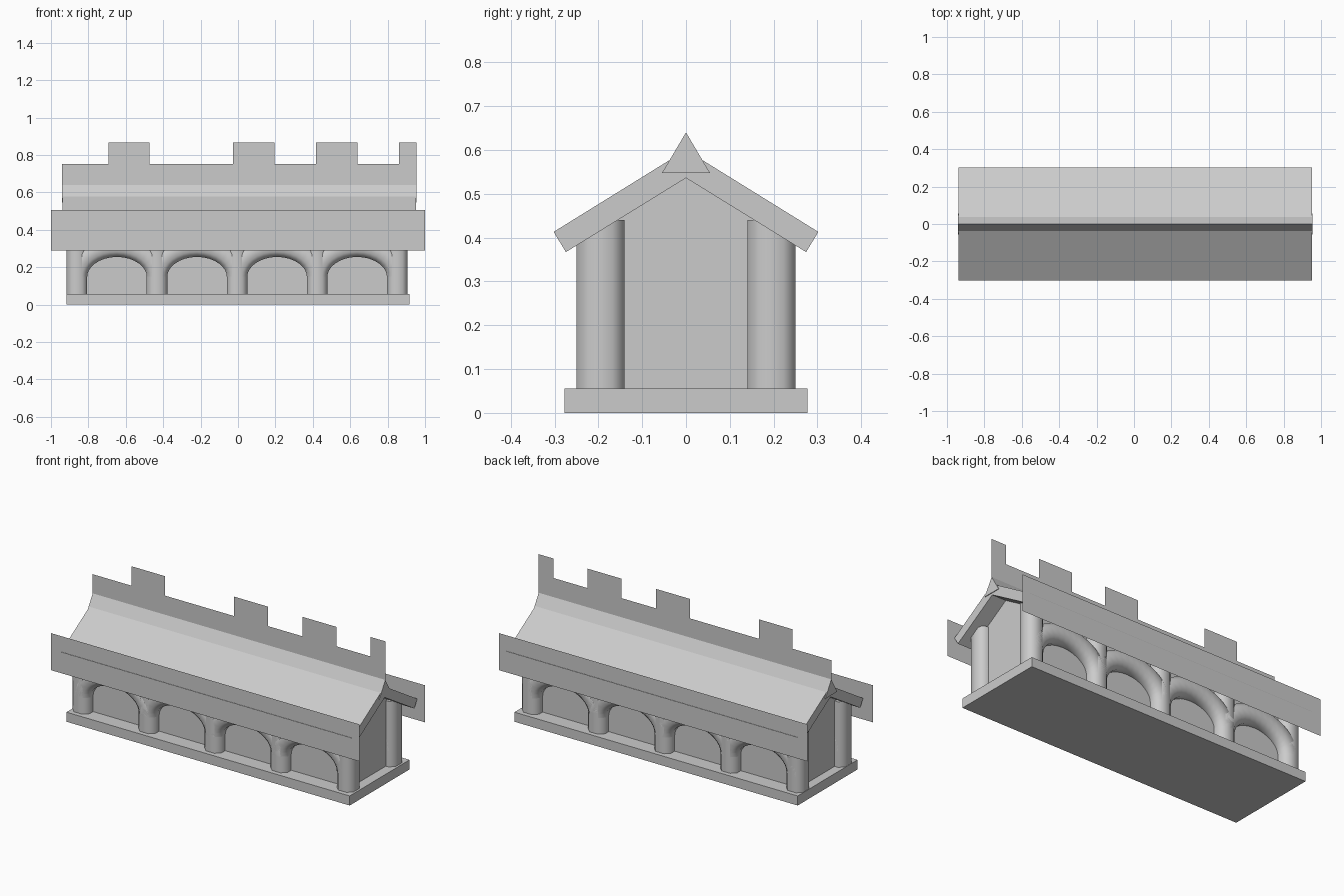
import bpy, bmesh, math

if "Cube" in bpy.data.objects:
    bpy.data.objects.remove(bpy.data.objects["Cube"])

# chamfered-square section shared by columns and arches
H, C = 0.055, 0.0275
SECTION = [(H, -C), (H, C), (C, H), (-C, H), (-H, C), (-H, -C), (-C, -H), (C, -H)]
PITCH, X0 = 0.428, -0.861     # arcade spacing and first column
ROW_Y = 0.195                 # distance of the arcades from the centre


def finish(name, bm, smooth=False):
    bmesh.ops.recalc_face_normals(bm, faces=bm.faces[:])
    me = bpy.data.meshes.new(name)
    bm.to_mesh(me)
    bm.free()
    ob = bpy.data.objects.new(name, me)
    bpy.context.collection.objects.link(ob)
    if smooth:
        bpy.ops.object.select_all(action='DESELECT')
        ob.select_set(True)
        bpy.context.view_layer.objects.active = ob
        bpy.ops.object.shade_smooth_by_angle(angle=math.radians(50))
    return ob


def loft(name, rings, smooth=False):
    """Closed solid through a series of rings of points."""
    bm = bmesh.new()
    vs = [[bm.verts.new(p) for p in r] for r in rings]
    n = len(vs[0])
    for a, b in zip(vs, vs[1:]):
        for i in range(n):
            j = (i + 1) % n
            bm.faces.new((a[i], a[j], b[j], b[i]))
    bm.faces.new(vs[0])
    bm.faces.new(vs[-1])
    return finish(name, bm, smooth)


def prism(name, profile, x0, x1):
    """Extrude a (y, z) profile along x."""
    return loft(name, [[(x, y, z) for y, z in profile] for x in (x0, x1)])


def panel(name, outline, y):
    """Flat upright sheet with an (x, z) outline."""
    bm = bmesh.new()
    bm.faces.new([bm.verts.new((x, y, z)) for x, z in outline])
    return finish(name, bm)


# plinth
prism("base", [(-0.277, 0), (0.277, 0), (0.277, 0.056), (-0.277, 0.056)], -0.918, 0.918)

# inner hall with gabled ends
prism("hall_walls", [(-0.19, 0.05), (0.19, 0.05), (0.19, 0.43), (0, 0.545), (-0.19, 0.43)],
      -0.865, 0.86)

# roof slab and ridge beam
prism("roof", [(-0.302, 0.413), (0, 0.60), (0.302, 0.413),
               (0.274, 0.367), (0, 0.536), (-0.274, 0.367)], -0.937, 0.951)
prism("ridge_beam", [(-0.055, 0.547), (0, 0.64), (0.055, 0.547)], -0.942, 0.955)

# stepped ridge crest
crest = [(-0.942, 0.63), (-0.942, 0.752)]
for a, b in ((-0.692, -0.474), (-0.027, 0.194), (0.417, 0.638), (0.86, 0.955)):
    crest += [(a, 0.752), (a, 0.866), (b, 0.866), (b, 0.752)]
crest[-1] = (0.955, 0.63)
panel("ridge_crest", crest, 0)

for side, s in (("front", -1), ("back", 1)):
    y = s * ROW_Y
    # eave fascia
    panel(side + "_fascia", [(-1, 0.289), (1, 0.289), (1, 0.506), (-1, 0.506)], s * 0.301)
    # columns
    for i in range(5):
        cx = X0 + i * PITCH
        loft(f"{side}_column_{i}", [[(cx + u, y + v, z) for u, v in SECTION]
                                    for z in (0.05, 0.44)], True)
    # arches swept between the columns
    a, b, cz = PITCH / 2, 0.16, 0.15
    for i in range(4):
        cx = X0 + (i + 0.5) * PITCH
        rings = []
        for k in range(17):
            t = math.pi * k / 16
            nx, nz = math.cos(t) / a, math.sin(t) / b
            l = math.hypot(nx, nz)
            px, pz = cx + a * math.cos(t), cz + b * math.sin(t)
            rings.append([(px + u * nx / l, y + v, pz + u * nz / l) for u, v in SECTION])
        loft(f"{side}_arch_{i}", rings, True)
